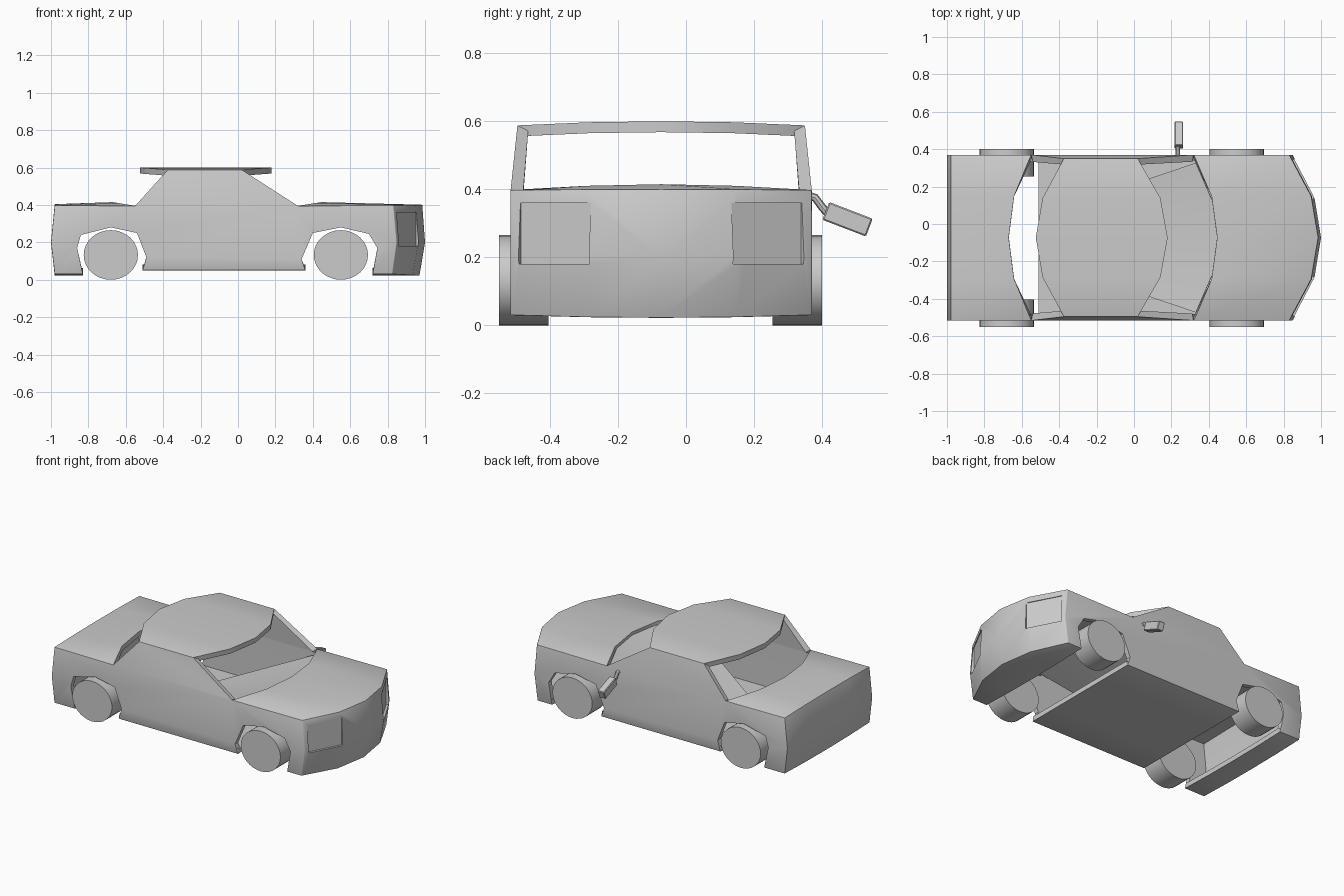
import bpy, bmesh, math
from mathutils import Vector

if "Cube" in bpy.data.objects:
    bpy.data.objects.remove(bpy.data.objects["Cube"])

CY = -0.073                      # body centre line
BOW = {-1: 0, -0.5: 0.76, 0: 1, 0.5: 0.76, 1: 0}


def half_width(z):
    return 0.443 - 0.02 * max(0, (z - 0.395) / 0.19)


def make(name, bm):
    me = bpy.data.meshes.new(name)
    bm.to_mesh(me)
    bm.free()
    ob = bpy.data.objects.new(name, me)
    bpy.context.collection.objects.link(ob)
    return ob


def finish(ob, angle=30):
    bpy.ops.object.select_all(action='DESELECT')
    ob.select_set(True)
    bpy.context.view_layer.objects.active = ob
    bpy.ops.object.convert(target='MESH')
    bpy.ops.object.shade_smooth_by_angle(angle=math.radians(angle))


def box(name, loc, size, rot=(0, 0, 0)):
    bm = bmesh.new()
    bmesh.ops.create_cube(bm, size=1)
    bmesh.ops.scale(bm, vec=size, verts=bm.verts)
    ob = make(name, bm)
    ob.location, ob.rotation_euler = loc, rot
    return ob


# Body outline seen from the side: x, z, forward bow and rise at the centre line
outline = [
    (-0.83, 0.03, 0, -0.008), (-0.98, 0.03, 0, -0.008), (-1.0, 0.2, 0, 0), (-0.98, 0.398, 0, 0.006),
    (-0.55, 0.395, -0.12, 0.02), (-0.375, 0.588, -0.15, 0.012),
    (0.02, 0.588, 0.16, 0.012), (0.32, 0.395, 0.125, 0.02),
    (0.83, 0.398, 0.155, 0.003), (0.848, 0.2, 0.152, 0), (0.825, 0.03, 0.145, -0.008),
    (0.72, 0.03, 0, -0.008),
    # front wheel arch
    (0.745, 0.17, 0, 0), (0.70, 0.245, 0, 0), (0.55, 0.28, 0, 0), (0.40, 0.25, 0, 0),
    (0.34, 0.11, 0, 0), (0.36, 0.05, 0, 0),
    # rear wheel arch
    (-0.51, 0.05, 0, 0), (-0.49, 0.12, 0, 0), (-0.54, 0.25, 0, 0), (-0.68, 0.28, 0, 0),
    (-0.84, 0.24, 0, 0), (-0.86, 0.17, 0, 0)]
panels = [0, 1, 2, 3, 5, 7, 8, 9, 10, 17]     # windows and arches stay open

# Body shell
bm = bmesh.new()
verts = {}


def vert(i, t):
    if (i, t) not in verts:
        x, z, dx, dz = outline[i]
        f = BOW[t]
        verts[i, t] = bm.verts.new((x + dx * f, CY + t * half_width(z), z + dz * f))
    return verts[i, t]


ts = sorted(BOW)
for i in panels:
    for a, b in zip(ts, ts[1:]):
        bm.faces.new([vert(i, a), vert(i, b), vert(i + 1, b), vert(i + 1, a)])
for t in (-1, 1):
    bm.faces.new([vert(i, t) for i in (4, 5, 6, 7)])
    bm.faces.new([vert(i, t) for i in range(len(outline)) if i not in (5, 6)])
bmesh.ops.recalc_face_normals(bm, faces=bm.faces)
body = make("car_body", bm)
bev = body.modifiers.new("Bevel", 'BEVEL')
bev.width, bev.segments = 0.018, 2
bev.limit_method, bev.angle_limit = 'ANGLE', math.radians(35)
sol = body.modifiers.new("Thickness", 'SOLIDIFY')
sol.thickness, sol.offset = 0.032, -1
sol.use_even_offset = True

# Headlight recesses
for s in (-1, 1):
    cut = box("headlight_cutter", (0.912, CY + s * 0.316, 0.27), (0.03, 0.232, 0.18),
              (0, 0, s * math.radians(27.7)))
    cut.hide_render = True
    cut.hide_set(True)
    bo = body.modifiers.new("Headlight", 'BOOLEAN')
    bo.object, bo.operation, bo.solver = cut, 'DIFFERENCE', 'EXACT'
finish(body)
for ob in [o for o in bpy.data.objects if o.name.startswith("headlight_cutter")]:
    bpy.data.objects.remove(ob)

# Sloping dash panel from the windscreen edge down to the floor
bm = bmesh.new()
rows = []
for t in ts:
    hi = bm.verts.new((0.33 + 0.115 * BOW[t], CY + t * 0.40, 0.375 + 0.02 * BOW[t]))
    lo = bm.verts.new((-0.32, CY + t * 0.18, 0.09))
    rows.append((hi, lo))
for (a, b), (c, d) in zip(rows, rows[1:]):
    bm.faces.new([a, c, d, b])
bmesh.ops.recalc_face_normals(bm, faces=bm.faces)
dash = make("dash_panel", bm)
dash.modifiers.new("Thickness", 'SOLIDIFY').thickness = 0.006
finish(dash)

# Wheels, slightly flattened
for x in (-0.68, 0.55):
    for y, n in ((-0.4775, "near"), (0.3275, "far")):
        bpy.ops.mesh.primitive_cylinder_add(vertices=32, radius=0.145, depth=0.145,
                                            location=(x, y, 0.1325), rotation=(math.pi / 2, 0, 0))
        w = bpy.context.object
        w.name = ("rear" if x < 0 else "front") + "_wheel_" + n
        w.scale = (1, 0.1325 / 0.145, 1)
        finish(w)

# Side mirror on a bent arm
mirror = box("side_mirror", (0.24, 0.475, 0.312), (0.046, 0.137, 0.056), (math.radians(-21), 0, 0))
mb = mirror.modifiers.new("Bevel", 'BEVEL')
mb.width, mb.segments = 0.004, 1
finish(mirror)
cu = bpy.data.curves.new("mirror_arm", 'CURVE')
cu.dimensions, cu.bevel_depth, cu.bevel_resolution = '3D', 0.012, 2
cu.use_fill_caps = True
sp = cu.splines.new('POLY')
pts = [(0.235, 0.35, 0.385), (0.235, 0.38, 0.375), (0.235, 0.40, 0.348), (0.235, 0.42, 0.325)]
sp.points.add(len(pts) - 1)
for p, c in zip(sp.points, pts):
    p.co = (*c, 1)
arm = bpy.data.objects.new("mirror_arm", cu)
bpy.context.collection.objects.link(arm)
finish(arm)
